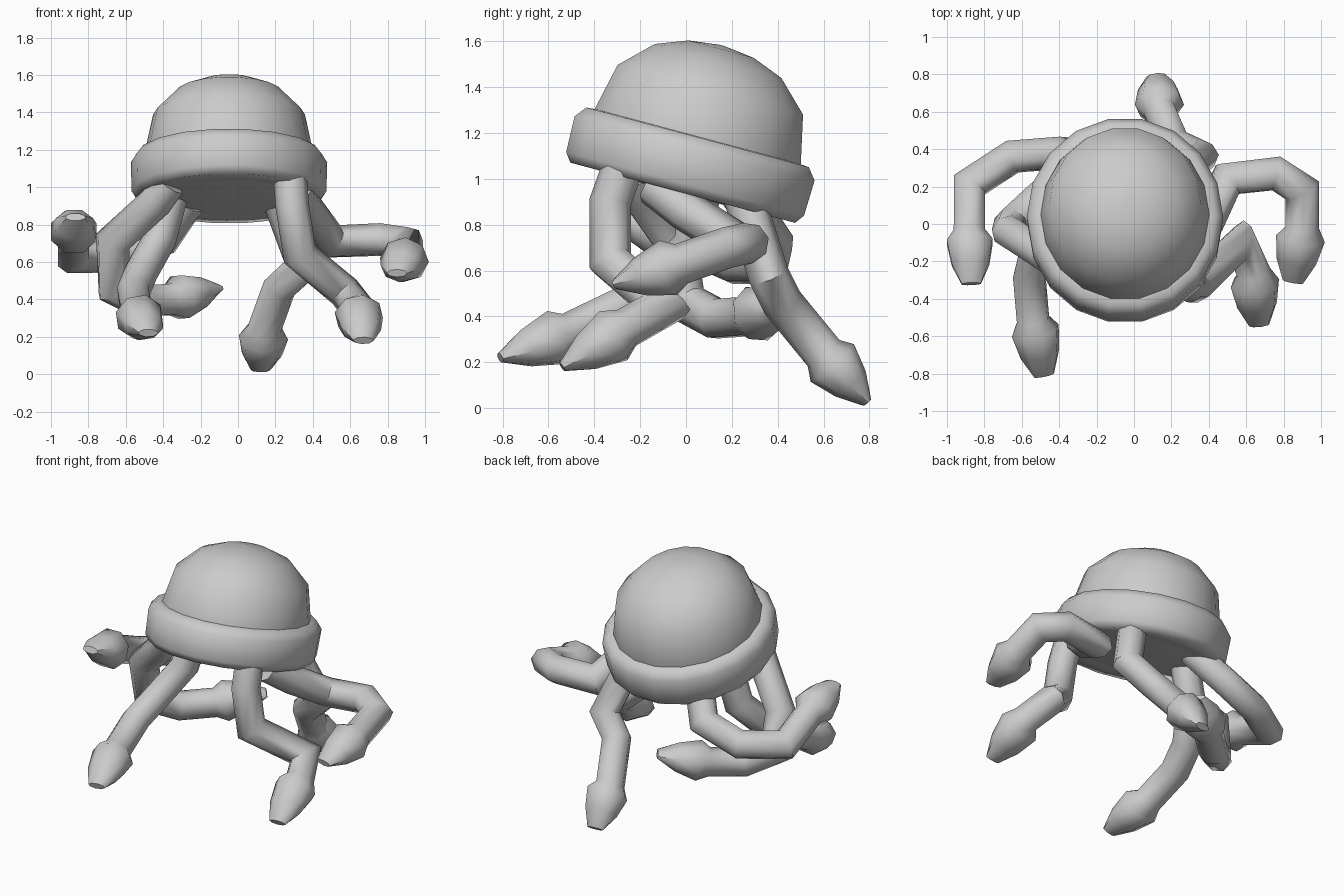
import bpy, bmesh, math
from mathutils import Vector

if "Cube" in bpy.data.objects:
    bpy.data.objects.remove(bpy.data.objects["Cube"])


def finish(bm, name, angle):
    bmesh.ops.recalc_face_normals(bm, faces=bm.faces)
    mesh = bpy.data.meshes.new(name)
    bm.to_mesh(mesh)
    bm.free()
    obj = bpy.data.objects.new(name, mesh)
    bpy.context.collection.objects.link(obj)
    bpy.ops.object.select_all(action='DESELECT')
    obj.select_set(True)
    bpy.context.view_layer.objects.active = obj
    bpy.ops.object.shade_smooth_by_angle(angle=math.radians(angle))
    return obj


def skin(bm, rings):
    """Bridge successive rings with quads and cap both ends."""
    n = len(rings[0])
    for a, b in zip(rings, rings[1:]):
        for i in range(n):
            j = (i + 1) % n
            bm.faces.new((a[i], a[j], b[j], b[i]))
    bm.faces.new(rings[0])
    bm.faces.new(rings[-1])


def lathe(name, profile, sides):
    bm = bmesh.new()
    rings = []
    for r, z in profile:
        rings.append([bm.verts.new((r * 0.955 * math.cos(2 * math.pi * i / sides),
                                    r * math.sin(2 * math.pi * i / sides), z))
                      for i in range(sides)])
    skin(bm, rings)
    obj = finish(bm, name, 65)
    obj.location = (-0.048, 0.018, 1.06)
    obj.rotation_euler.x = math.radians(-15)
    return obj


def tentacle(name, path, sides=8):
    """Tube through the path; the last span becomes a flared, flattened tip."""
    pts = [Vector(p) for p in path]
    tip, neck = pts.pop(), pts[-1]
    radii = [0.09] * len(pts)
    flat = [1.0] * len(pts)
    for t, r, f in ((0.2, 0.132, 0.95), (0.62, 0.108, 0.8), (1.0, 0.055, 0.4)):
        pts.append(neck.lerp(tip, t))
        radii.append(r)
        flat.append(f)
    bm = bmesh.new()
    rings, u, prev = [], None, None
    for k, (p, r) in enumerate(zip(pts, radii)):
        d_in = (p - pts[k - 1]).normalized() if k else (pts[1] - p).normalized()
        d_out = (pts[k + 1] - p).normalized() if k + 1 < len(pts) else d_in
        t = (d_in + d_out).normalized()
        if u is None:
            u = t.orthogonal().normalized()
        else:
            u = prev.rotation_difference(t) @ u
        prev = t
        v = t.cross(u)
        up = t.cross(Vector((0, 0, 1))).cross(t).normalized()
        # widen the ring across a bend so the tube keeps its thickness
        bend = d_out - d_in
        stretch = min(1.0 / max(d_in.dot(t), 0.5), 1.35)
        ring = []
        for i in range(sides):
            a = 2 * math.pi * i / sides
            off = (u * math.cos(a) + v * math.sin(a)) * r
            off += up * off.dot(up) * (flat[k] - 1)
            if bend.length > 0.01:
                b = bend.normalized()
                off += b * off.dot(b) * (stretch - 1)
            ring.append(bm.verts.new(p + off))
        rings.append(ring)
    skin(bm, rings)
    return finish(bm, name, 50)


# Domed head and the thick tilted rim around it
lathe("head_dome", [(0.25, -0.13), (0.42, -0.115), (0.46, 0.0), (0.472, 0.13), (0.425, 0.34),
                    (0.29, 0.47), (0.15, 0.523), (0.01, 0.54)], 18)
lathe("head_rim", [(0.42, -0.12), (0.515, -0.125), (0.545, -0.085),
                   (0.55, 0.075), (0.51, 0.125), (0.45, 0.13)], 18)

# Six bent tentacles: root, bends, neck, tip
legs = {
    "left_back_tentacle": [(-0.26, 0.24, 0.93), (-0.40, 0.38, 0.72), (-0.65, 0.36, 0.63),
                           (-0.88, 0.21, 0.63), (-0.88, -0.04, 0.74), (-0.87, -0.32, 0.84)],
    "left_middle_tentacle": [(-0.37, -0.22, 1.02), (-0.44, -0.19, 0.92), (-0.67, -0.04, 0.71),
                             (-0.66, 0.0, 0.46), (-0.52, 0.13, 0.39), (-0.36, 0.27, 0.40),
                             (-0.11, 0.46, 0.46)],
    "left_front_tentacle": [(-0.35, 0.06, 0.98), (-0.42, 0.04, 0.72), (-0.52, -0.12, 0.54),
                            (-0.56, -0.28, 0.44), (-0.54, -0.51, 0.33), (-0.48, -0.81, 0.22)],
    "right_front_tentacle": [(0.28, -0.28, 1.04), (0.29, -0.33, 0.90), (0.33, -0.33, 0.64),
                             (0.57, -0.10, 0.44), (0.64, -0.26, 0.35), (0.67, -0.54, 0.18)],
    "right_middle_tentacle": [(0.31, -0.14, 0.97), (0.39, 0.0, 0.86), (0.50, 0.24, 0.71),
                              (0.76, 0.27, 0.72), (0.90, 0.18, 0.70), (0.90, -0.02, 0.63),
                              (0.85, -0.31, 0.54)],
    "right_back_tentacle": [(0.22, 0.25, 0.93), (0.35, 0.36, 0.58), (0.22, 0.42, 0.46),
                            (0.14, 0.60, 0.24), (0.12, 0.79, 0.025)],
}
for leg_name, leg_path in legs.items():
    tentacle(leg_name, leg_path)
